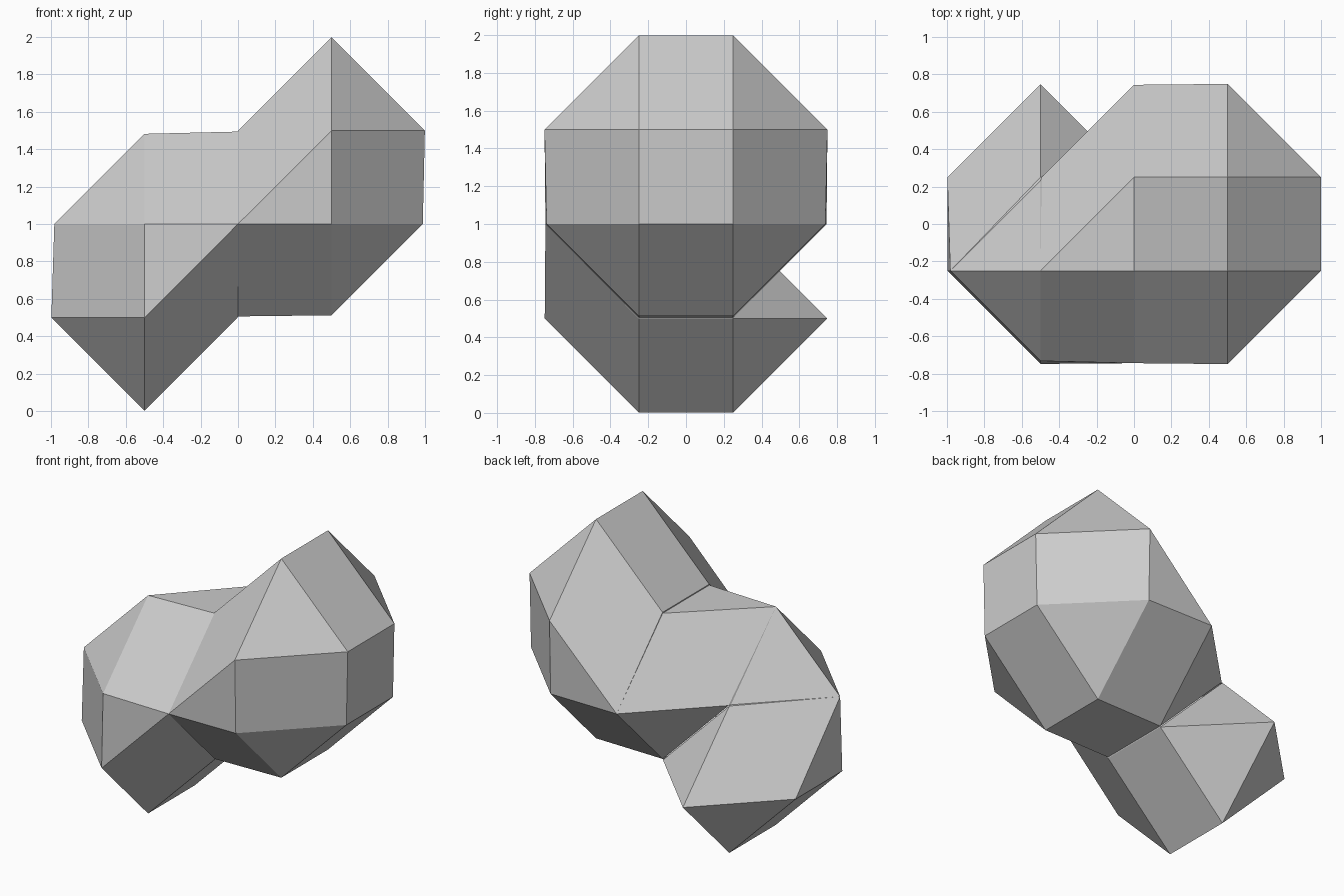
import bpy
import bmesh
from itertools import product
from mathutils import Vector

cube = bpy.data.objects.get("Cube")
if cube:
    bpy.data.objects.remove(cube)

STEP = 0.5
ORIGIN = Vector((0, -0.25, 0))

# Lattice nodes (x, z) of the stepped body: reach of the surface, rows in depth
COLUMNS = {
    (-1, 1): (0.498, (0, 1)),   # foot
    (-1, 2): (0.482, (0,)),     # shoulder, front row only
    (0, 2): (0.494, (0, 1)),    # bridge
    (1, 2): (0.488, (0, 1)),    # head base
    (1, 3): (0.499, (0, 1)),    # head top
}
reach = {(x, y, z): r for (x, z), (r, rows) in COLUMNS.items() for y in rows}


def place(node):
    return ORIGIN + Vector(node) * STEP


def neighbours(node):
    for axis, sign in product(range(3), (-1, 1)):
        other = list(node)
        other[axis] += sign
        yield tuple(other)


def groups(nodes):
    """Split nodes into sets joined along lattice edges."""
    left = set(nodes)
    while left:
        found, stack = set(), [left.pop()]
        while stack:
            node = stack.pop()
            found.add(node)
            near = left.intersection(neighbours(node))
            left -= near
            stack.extend(near)
        yield found


def add_cell(bm, cell):
    """Add the skin of the convex solids inside one lattice cell."""
    corners = {tuple(c + d for c, d in zip(cell, step))
               for step in product((0, 1), repeat=3)}
    for group in groups(corners & reach.keys()):
        points = [place(n) for n in group]
        for node in group:
            for other in neighbours(node):
                if other in corners and other not in reach:
                    way = (place(other) - place(node)).normalized()
                    points.append(place(node) + way * reach[node])
        part = bmesh.new()
        verts = [part.verts.new(p) for p in points]
        bmesh.ops.convex_hull(part, input=verts)
        # Keep only faces that do not lie on a wall of the cell
        low, high = place(cell), place([c + 1 for c in cell])
        for face in part.faces:
            inner = not any(
                all(abs(v.co[a] - wall[a]) < 1e-4 for v in face.verts)
                for a in range(3) for wall in (low, high))
            if inner:
                bm.faces.new([bm.verts.new(v.co) for v in face.verts])
        part.free()


# Faceted body skin
bm = bmesh.new()
for cell in product(range(-3, 3), range(-2, 3), range(-1, 5)):
    add_cell(bm, cell)
bmesh.ops.remove_doubles(bm, verts=bm.verts, dist=0.0005)
bmesh.ops.dissolve_limit(bm, angle_limit=0.01, verts=bm.verts, edges=bm.edges)
bmesh.ops.recalc_face_normals(bm, faces=bm.faces)
mesh = bpy.data.meshes.new("faceted_body")
bm.to_mesh(mesh)
bm.free()
body = bpy.data.objects.new("faceted_body", mesh)
bpy.context.collection.objects.link(body)

# Plain grey material
COLOUR = (0.6, 0.6, 0.6, 1)
grey = bpy.data.materials.new("light_grey")
grey.use_nodes = True
grey.diffuse_color = COLOUR
grey.node_tree.nodes["Principled BSDF"].inputs["Base Color"].default_value = COLOUR
mesh.materials.append(grey)
